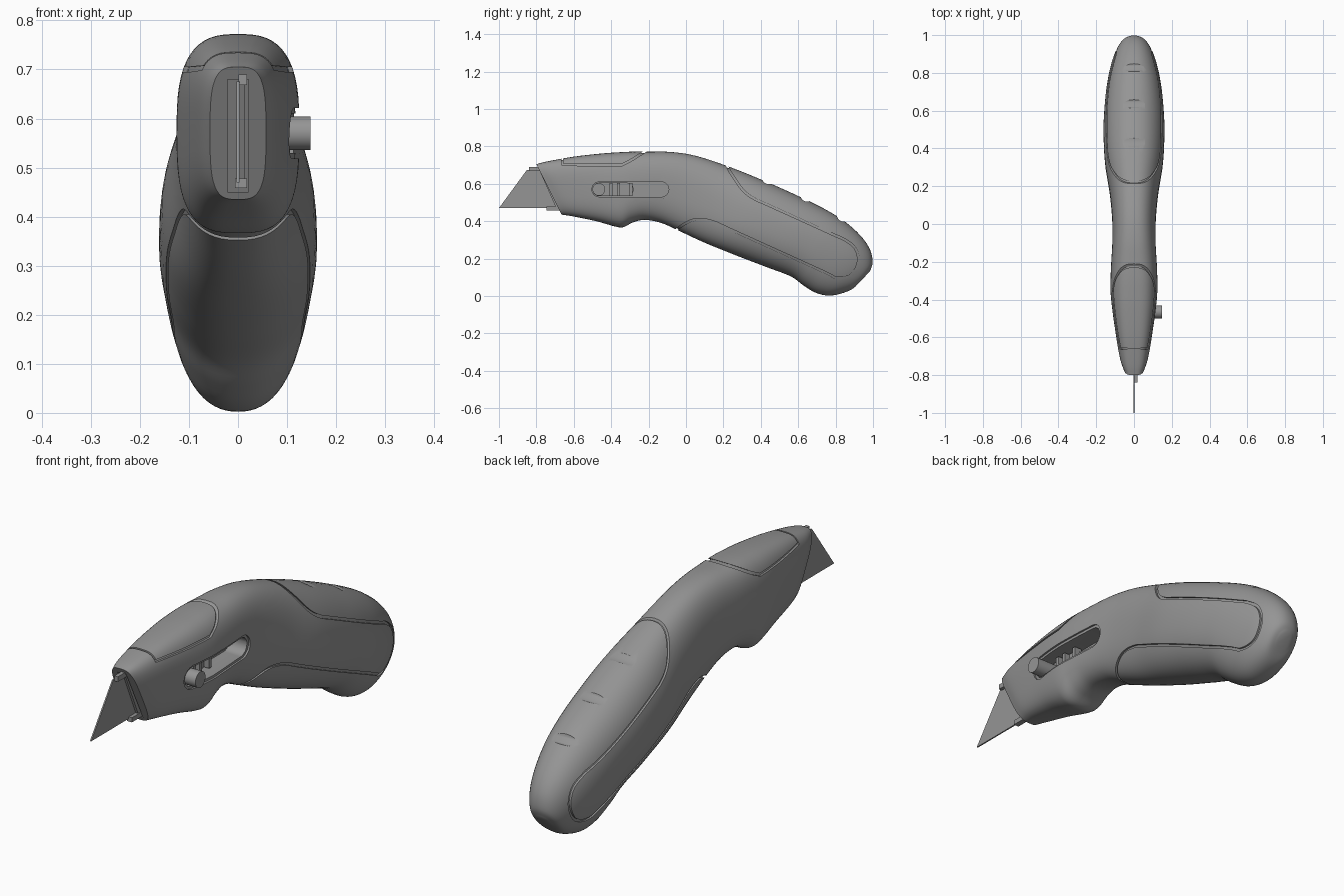
import bpy, bmesh, math
from mathutils import Vector

cube = bpy.data.objects.get("Cube")
if cube:
    bpy.data.objects.remove(cube)

grey = bpy.data.materials.new("grey metal")
grey.use_nodes = True
grey.diffuse_color = (0.3, 0.3, 0.3, 1)
grey.node_tree.nodes["Principled BSDF"].inputs["Base Color"].default_value = (0.3, 0.3, 0.3, 1)
parts = []


def finish(bm, name):
    bmesh.ops.recalc_face_normals(bm, faces=bm.faces)
    mesh = bpy.data.meshes.new(name)
    bm.to_mesh(mesh)
    bm.free()
    ob = bpy.data.objects.new(name, mesh)
    bpy.context.collection.objects.link(ob)
    mesh.materials.append(grey)
    parts.append(ob)
    return ob


def smooth_path(points, steps):
    """Catmull-Rom interpolation of points of any dimension."""
    pts = [Vector(p) for p in points]
    ext = [pts[0] * 2 - pts[1]] + pts + [pts[-1] * 2 - pts[-2]]
    out = []
    for a, b, c, d in zip(ext, ext[1:], ext[2:], ext[3:]):
        for i in range(steps):
            t = i / steps
            out.append((b * 2 + (c - a) * t + (a * 2 - b * 5 + c * 4 - d) * t * t
                        + (b * 3 - a - c * 3 + d) * t ** 3) / 2)
    return out + [pts[-1]]


def skin(bm, rings, closed_ends=True):
    n = len(rings[0])
    for r, s in zip(rings, rings[1:]):
        for i in range(n):
            j = (i + 1) % n
            bm.faces.new((r[i], r[j], s[j], s[i]))
    if closed_ends:
        bm.faces.new(rings[0])
        bm.faces.new(rings[-1])


def prism(name, outline, x0, x1):
    """Side-view outline (y, z) extruded across the width."""
    bm = bmesh.new()
    skin(bm, [[bm.verts.new((x, y, z)) for y, z in outline] for x in (x0, x1)])
    return finish(bm, name)


def stadium(y0, y1, z, r, n=14):
    arc = [math.pi * (i / n - 0.5) for i in range(n + 1)]
    front = [(y0 + r - r * math.cos(a), z - r * math.sin(a)) for a in arc]
    back = [(y1 - r + r * math.cos(a), z + r * math.sin(a)) for a in arc]
    return back + front


def disc(y, z, r, n=32):
    return [(y + r * math.cos(i * math.tau / n), z + r * math.sin(i * math.tau / n)) for i in range(n)]


def ribbon(name, path, width=0.011):
    """Thin wall following a side-view path, used to cut seams."""
    bm = bmesh.new()
    rings = []
    for i, p in enumerate(path):
        d = (path[min(i + 1, len(path) - 1)] - path[max(i - 1, 0)]).normalized() * width / 2
        n = Vector((-d.y, d.x))
        rings.append([bm.verts.new((x, *(p + n * s))) for x, s in ((-.3, 1), (.3, 1), (.3, -1), (-.3, -1))])
    skin(bm, rings)
    return finish(bm, name)


def cut(ob, cutter):
    mod = ob.modifiers.new("cut", "BOOLEAN")
    mod.operation, mod.solver, mod.object = "DIFFERENCE", "EXACT", cutter
    dg = bpy.context.evaluated_depsgraph_get()
    mesh = bpy.data.meshes.new_from_object(ob.evaluated_get(dg))
    ob.modifiers.clear()
    ob.data = mesh
    parts.remove(cutter)
    bpy.data.objects.remove(cutter)


# Handle stations: top y, top z, bottom y, bottom z, half width
STATIONS = [
    (-.80, .705, -.665, .435, .057), (-.74, .72, -.60, .425, .078), (-.60, .745, -.48, .40, .101),
    (-.45, .762, -.38, .372, .119), (-.35, .769, -.335, .368, .125), (-.28, .772, -.285, .393, .124),
    (-.20, .772, -.22, .407, .121), (-.08, .77, -.13, .39, .115), (.05, .75, -.03, .345, .115),
    (.22, .695, .10, .285, .128), (.42, .615, .26, .22, .155), (.61, .53, .43, .155, .161),
    (.76, .455, .56, .105, .152), (.86, .39, .63, .055, .14), (.94, .315, .70, .015, .122),
    (.985, .245, .78, .003, .098), (.998, .18, .88, .032, .066), (.985, .135, .94, .085, .028)]


def handle(name, inset=0.0, n=56):
    bm = bmesh.new()
    rings = []
    path = smooth_path(STATIONS, 5)
    for k, (ty, tz, by, bz, w) in enumerate(path):
        top, bot = Vector((0, ty, tz)), Vector((0, by, bz))
        mid, half = (top + bot) / 2, (top - bot) / 2
        half *= max(0.1, 1 - inset / half.length)
        w = max(0.01, w - inset)
        power = 2 / (3.4 - 1.2 * min(1, 1.6 * k / len(path)))
        ring = []
        for i in range(n):
            c, s = math.cos(math.tau * i / n), math.sin(math.tau * i / n)
            p = mid + half * math.copysign(abs(s) ** power, s)
            p.x = w * math.copysign(abs(c) ** power, c)
            ring.append(bm.verts.new(p))
        rings.append(ring)
    skin(bm, rings)
    return finish(bm, name)


body = handle("handle_body")

# Thumb scallops along the top of the grip
for y, z in ((.43, .611), (.635, .518), (.83, .411)):
    cut(body, prism("scallop", disc(y + .012, z + .022, .035), -.3, .3))

# Shallow seams: grip outline, nose cover and slot rim
grip = [(.195, .78), (.22, .695), (.26, .626), (.31, .56), (.366, .52), (.45, .482), (.78, .332),
        (.85, .30), (.905, .255), (.922, .185), (.885, .115), (.81, .096), (.72, .137),
        (.25, .35), (.15, .395), (.07, .41), (.01, .395), (-.056, .35), (-.1, .29)]
cover = [(-.665, .8), (-.66, .703), (-.5, .7), (-.345, .7), (-.3, .722), (-.22, .772), (-.18, .80)]
for cutter in (ribbon("grip_seam", smooth_path(grip, 5)),
               ribbon("cover_seam", [Vector(p) for p in cover]),
               prism("rim", stadium(-.515, -.08, .57, .051), .05, .3)):
    cut(cutter, handle("core", 0.008))
    cut(body, cutter)

# Slider slot on one side, blade mouth at the front
cut(body, prism("slot", stadium(-.503, -.092, .57, .04), .025, .3))
cut(body, prism("mouth", [(-.9, .68), (-.6, .68), (-.5, .45), (-.8, .45)], -.021, .021))

# Blade and its holder
prism("blade", [(-1, .47), (-.85, .675), (-.68, .675), (-.6, .47)], -.003, .003)
prism("blade_holder", [(-.785, .675), (-.65, .675), (-.6, .46), (-.69, .46)], .003, .014)
prism("upper_tab", [(-.84, .668), (-.84, .69), (-.76, .69), (-.76, .668)], .001, .018)
prism("lower_tab", [(-.745, .458), (-.745, .478), (-.64, .478), (-.64, .458)], -.006, .018)

# Slider with button and ribs
prism("slider_plate", stadium(-.50, -.28, .57, .036), .02, .05)
prism("slider_button", disc(-.466, .57, .034), .02, .148)
for y in (-.40, -.36, -.295):
    prism("slider_rib", [(y - .008, .536), (y + .008, .536), (y + .008, .604), (y - .008, .604)], .04, .075)

# Soft shading with crisp edges
bpy.ops.object.select_all(action="DESELECT")
for ob in parts:
    ob.select_set(True)
bpy.context.view_layer.objects.active = body
bpy.ops.object.shade_smooth_by_angle(angle=math.radians(32))
